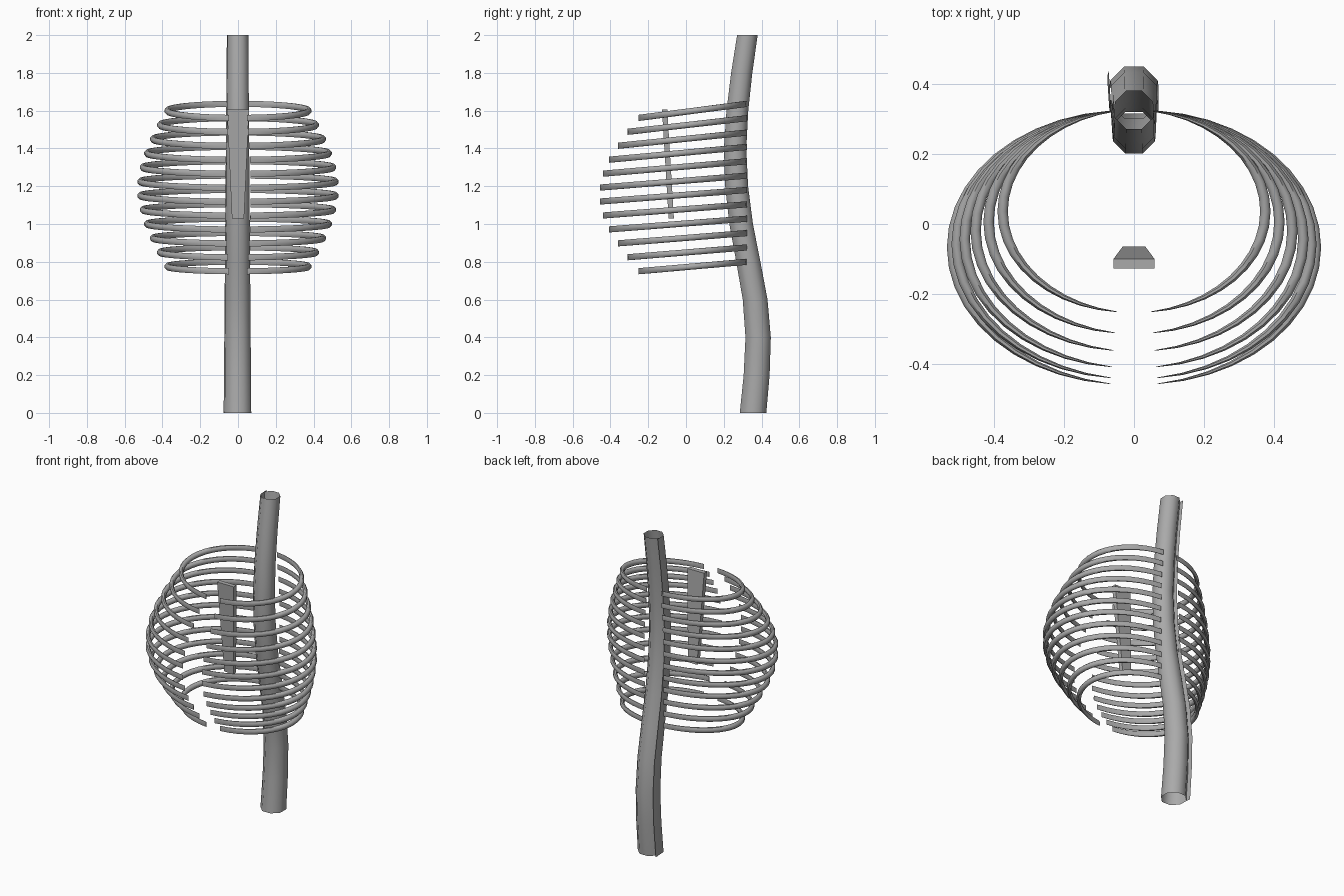
import bpy
import bmesh
from math import sin, cos, pi, radians

cube = bpy.data.objects.get("Cube")
if cube:
    bpy.data.objects.remove(cube, do_unlink=True)

grey = bpy.data.materials.new("bone grey")
grey.use_nodes = True
COLOUR = (0.4, 0.4, 0.4, 1)
grey.diffuse_color = COLOUR
grey.node_tree.nodes["Principled BSDF"].inputs["Base Color"].default_value = COLOUR


def loft(name, rings, closed=True, caps=True, angle=50):
    """Skin a list of equal-length point rings into one object."""
    bm = bmesh.new()
    loops = [[bm.verts.new(p) for p in ring] for ring in rings]
    count = len(loops[0])
    for low, high in zip(loops, loops[1:]):
        for i in range(count if closed else count - 1):
            j = (i + 1) % count
            bm.faces.new((low[i], low[j], high[j], high[i]))
    if caps:
        bm.faces.new(loops[0])
        bm.faces.new(loops[-1])
    bmesh.ops.recalc_face_normals(bm, faces=bm.faces)
    mesh = bpy.data.meshes.new(name)
    bm.to_mesh(mesh)
    bm.free()
    mesh.materials.append(grey)
    obj = bpy.data.objects.new(name, mesh)
    bpy.context.collection.objects.link(obj)
    bpy.ops.object.select_all(action="DESELECT")
    bpy.context.view_layer.objects.active = obj
    obj.select_set(True)
    bpy.ops.object.shade_smooth_by_angle(angle=radians(angle))
    return obj


# Spine: open-ended, eight-sided, tapering S-curve with a loose side flap
spine_y = [0.355, 0.374, 0.382, 0.366, 0.33, 0.292, 0.268, 0.26, 0.272, 0.295, 0.325]
spine_rings = []
for i, y in enumerate(spine_y):
    t = i / (len(spine_y) - 1)
    r = 0.076 - 0.017 * t
    ring = [(r * cos(a), y + r * sin(a), 2 * t)
            for a in (radians(157.5 - 45 * k) for k in range(8))]
    ring.append((-r, y + 0.75 * r, 2 * t))
    spine_rings.append(ring)
loft("spine", spine_rings, closed=False, caps=False)

# Ribs: twelve mirrored pairs of sloping half ellipses, thinned at the ends
WIDTHS = [0.39, 0.43, 0.467, 0.498, 0.521, 0.534]
FRONTS = [-0.25, -0.31, -0.36, -0.407, -0.438, -0.455]
BACK, START, STEPS, SIDES = 0.322, 0.13, 20, 8
for n in range(12):
    k = min(n, 11 - n)
    a = WIDTHS[k] - 0.016
    front = FRONTS[k]
    b = (BACK - front) / 2 / cos(START)
    mid = (BACK + front) / 2
    z_front = 0.75 + 0.0738 * n
    rise = 0.05 + 0.0022 * n
    for side, label in ((1, "left"), (-1, "right")):
        rings = []
        for s in range(STEPS + 1):
            t = START + (pi - 2 * START) * s / STEPS
            y = mid + b * cos(t)
            z = z_front + rise * (y - front) / (BACK - front)
            half = 0.001 + 0.015 * sin(pi * s / STEPS)
            ring = []
            for q in range(SIDES):
                u = 2 * pi * (q + 0.5) / SIDES
                off = half * cos(u)
                ring.append((side * (a + off) * sin(t),
                             y + off * cos(t),
                             z + 0.0175 * sin(u)))
            rings.append(ring)
        loft(f"{label}_rib_{n + 1}", rings)

# Breastbone: tapered plate leaning back towards its lower end
plate = []
for z, y, w in ((1.03, -0.078, 0.032), (1.605, -0.113, 0.058)):
    plate.append([(sx * w, y + sy * 0.014, z)
                  for sx, sy in ((-1, -1), (1, -1), (1, 1), (-1, 1))])
loft("breastbone", plate, angle=30)
